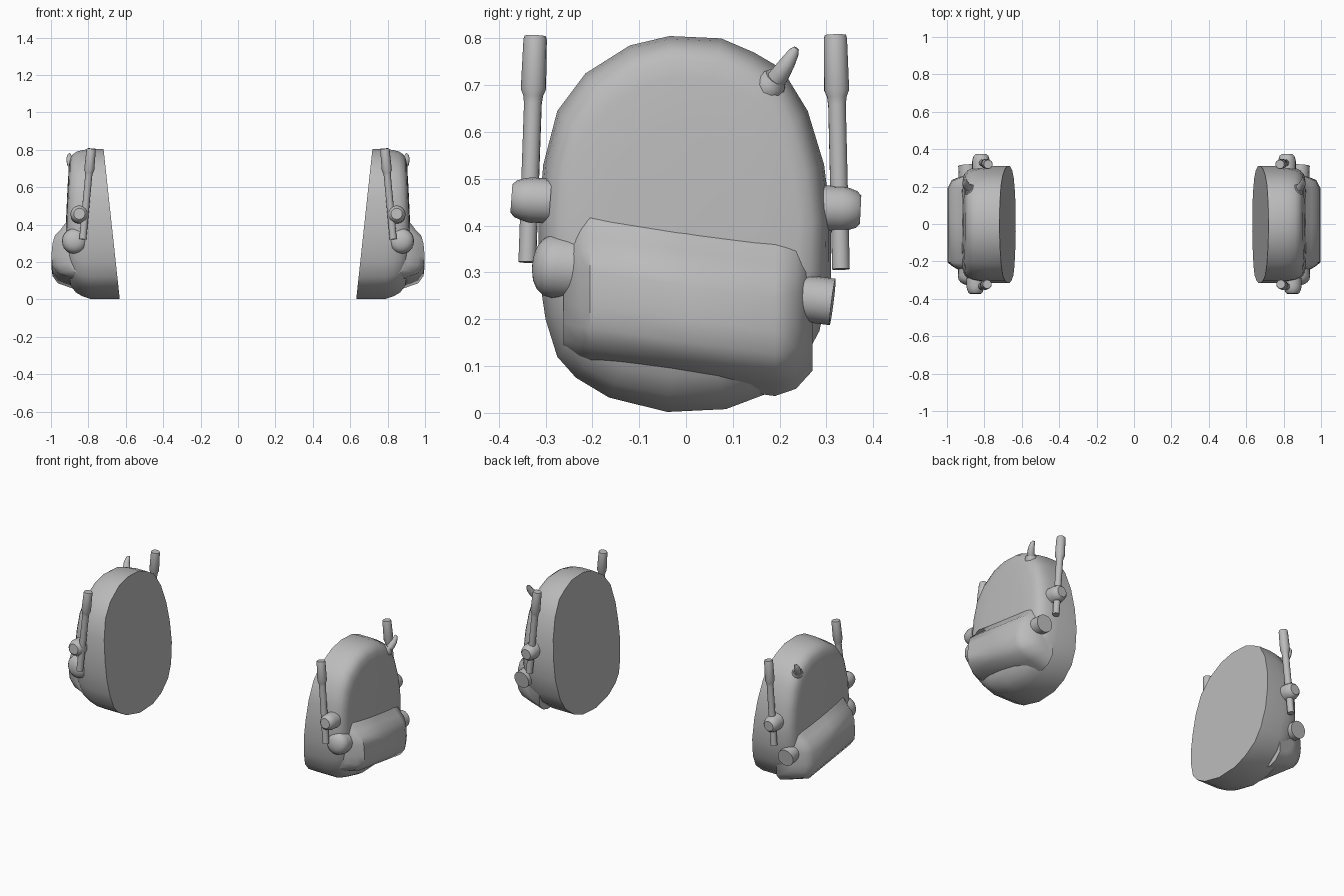
import bpy, bmesh, math
from mathutils import Vector

if "Cube" in bpy.data.objects:
    bpy.data.objects.remove(bpy.data.objects["Cube"])

grey = bpy.data.materials.new("grey")
grey.diffuse_color = (0.5, 0.5, 0.5, 1)
grey.use_nodes = True
grey.node_tree.nodes["Principled BSDF"].inputs["Base Color"].default_value = grey.diffuse_color


def finish(name, loops, angle=35, bevel=0):
    """Skin a list of equal-length loops, cap the ends and mirror to the other side."""
    bm = bmesh.new()
    rings = [[bm.verts.new(p) for p in loop] for loop in loops]
    n = len(rings[0])
    for a, b in zip(rings, rings[1:]):
        for i in range(n):
            j = (i + 1) % n
            bm.faces.new((a[i], a[j], b[j], b[i]))
    bm.faces.new(rings[0])
    bm.faces.new(rings[-1])
    bmesh.ops.recalc_face_normals(bm, faces=bm.faces)
    me = bpy.data.meshes.new(name)
    bm.to_mesh(me)
    bm.free()
    me.shade_smooth()
    me.set_sharp_from_angle(angle=math.radians(angle))
    me.materials.append(grey)
    ob = bpy.data.objects.new(name, me)
    bpy.context.collection.objects.link(ob)
    if bevel:
        mod = ob.modifiers.new("soft", 'BEVEL')
        mod.width, mod.segments = bevel, 3
        mod.limit_method, mod.angle_limit = 'ANGLE', math.radians(25)
    mir = ob.modifiers.new("pair", 'MIRROR')
    mir.use_mirror_merge = False
    return ob


def turned(name, start, end, profile, sides=16):
    """Round part along start-end; profile is (fraction along, radius)."""
    start, end = Vector(start), Vector(end)
    axis = end - start
    q = axis.to_track_quat('Z', 'Y')
    loops = []
    for t, r in profile:
        loops.append([start + axis * t + q @ Vector((r * math.cos(k * math.tau / sides),
                      r * math.sin(k * math.tau / sides), 0)) for k in range(sides)])
    return finish(name, loops)


# Ear shell: oval outline (y, z), slanted flat inner face, domed outer face
outline = [(-.035, .805), (.075, .80), (.145, .77), (.205, .735), (.26, .645), (.295, .53),
           (.31, .41), (.31, .29), (.285, .175), (.245, .10), (.17, .04), (.085, .008),
           (-.04, .002), (-.165, .033), (-.235, .075), (-.275, .12), (-.30, .20), (-.315, .30),
           (-.315, .41), (-.305, .53), (-.275, .645), (-.215, .725), (-.12, .785)]
loops = [[(.632 + .108 * z, y, z) for y, z in outline],
         [(.785, y, z) for y, z in outline]]
for s, x in [(.985, .83), (.965, .862), (.925, .885), (.87, .898), (.78, .904), (.5, .908), (.02, .91)]:
    loop = []
    for y, z in outline:
        low = max(0, (.4 - z) / .4)
        k = 1 - (1 - s) * (1 + 1.6 * low ** 2 * s)
        zz = .4 + (z - .4) * k
        loop.append((x + max(0, .7 - zz) * .035 * min(1, (1 - s) * 6), y * k, zz))
    loops.append(loop)
finish("ear_shell", loops, 40)

# Lower pod: rounded block running front to back, dropping slightly to the rear
profile = [(.80, .47), (.905, .43), (.925, .405), (.95, .372), (.978, .345), (.992, .30),
           (.998, .23), (.992, .18), (.963, .14), (.89, .115), (.80, .09)]
loops = []
for y, f, drop in [(-.262, .55, .0), (-.228, .85, .0), (-.205, 1, .0), (0, 1, .028),
                   (.19, 1, .054), (.235, .88, .045), (.27, .45, .03)]:
    loops.append([(.80 + (x - .80) * f, y, .27 + (z - .27) * (.7 + .3 * f) - drop) for x, z in profile])
finish("lower_pod", loops, 50)

# Stalks: thin rod with a thicker sleeve on top, one on each edge
rod = [(0, .019), (.70, .019), (.735, .021), (.765, .027), (.985, .025), (1, .023)]
turned("front_stalk", (.83, -.339, .322), (.785, -.322, .805), rod)
turned("rear_stalk", (.825, .331, .307), (.78, .319, .807), rod)

# Pivot knobs holding the stalks
knob = [(0, .048), (.52, .048), (.70, .045), (.9, .039), (1, .03)]
turned("front_knob", (.848, -.29, .452), (.848, -.373, .458), knob)
turned("rear_knob", (.818, .29, .438), (.818, .373, .434), knob)

# Front round-ended plug and rear flat plug
turned("front_plug", (.87, -.17, .302), (.875, -.328, .318),
       [(0, .068), (.7, .068), (.82, .064), (.91, .052), (.97, .035), (1, .012)], 20)
turned("rear_plug", (.885, .21, .25), (.89, .313, .237), [(0, .05), (1, .05)])

# Small curved horn with a collar
turned("horn_collar", (.862, .168, .683), (.885, .192, .717),
       [(0, .034), (.55, .034), (.75, .03), (1, .024)], 12)
loops = []
for c, r in [((.87, .178, .695), .023), ((.892, .20, .722), .021), ((.902, .217, .748), .017),
             ((.903, .23, .77), .012), ((.902, .236, .779), .006)]:
    q = Vector((.2, .55, .8)).to_track_quat('Z', 'Y')
    loops.append([Vector(c) + q @ Vector((r * math.cos(k * math.tau / 12),
                  r * math.sin(k * math.tau / 12), 0)) for k in range(12)])
finish("horn", loops)
